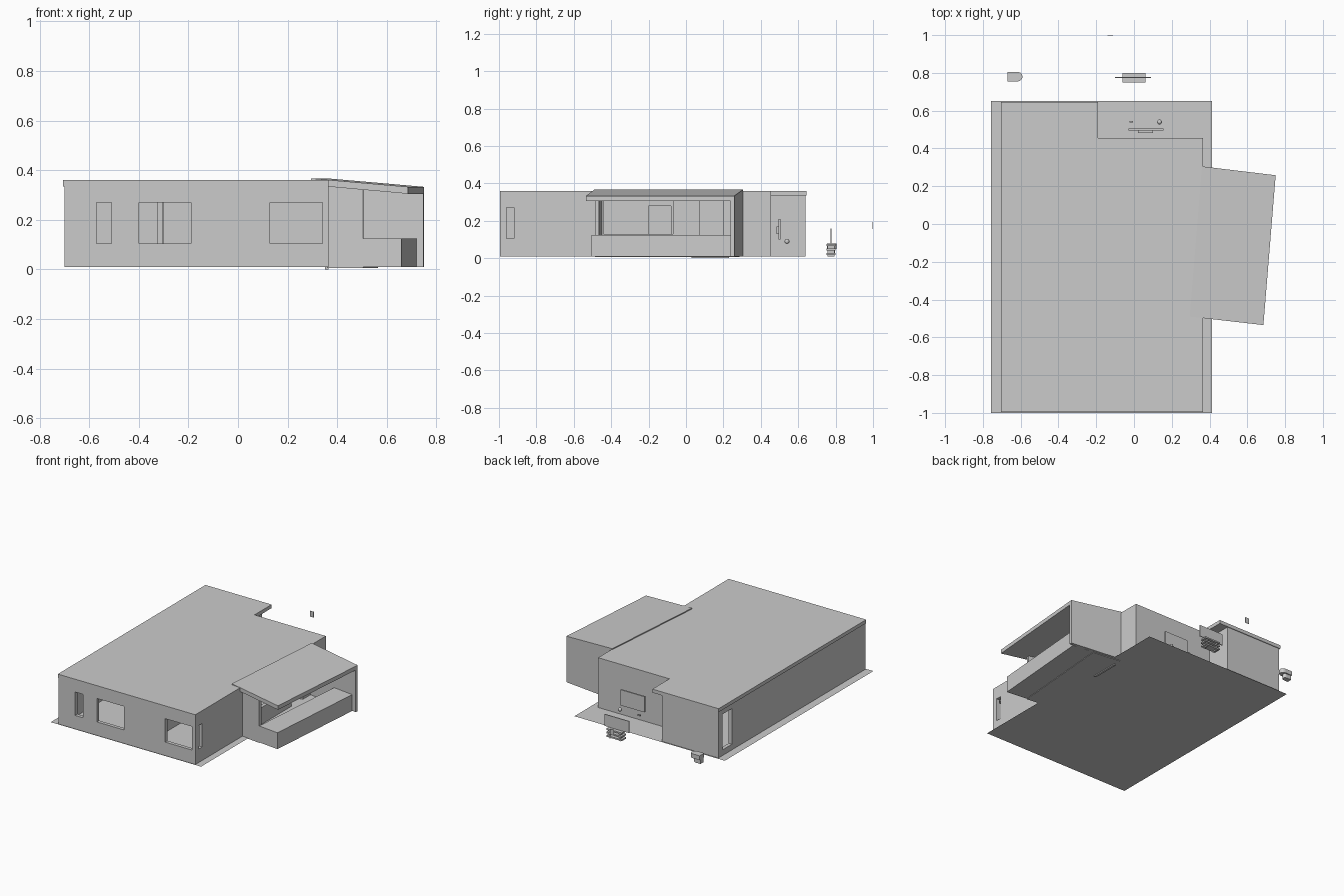
import bpy, bmesh, math
from mathutils import Vector

cube = bpy.data.objects.get("Cube")
if cube:
    bpy.data.objects.remove(cube)

grey = bpy.data.materials.new("plain_grey")
grey.use_nodes = True
COLOUR = (0.6, 0.6, 0.6, 1)
grey.diffuse_color = COLOUR
grey.node_tree.nodes["Principled BSDF"].inputs["Base Color"].default_value = COLOUR


def finish(name, bm):
    bmesh.ops.recalc_face_normals(bm, faces=bm.faces)
    mesh = bpy.data.meshes.new(name)
    bm.to_mesh(mesh)
    bm.free()
    mesh.materials.append(grey)
    obj = bpy.data.objects.new(name, mesh)
    bpy.context.collection.objects.link(obj)
    return obj


def add_prism(bm, outline, low, high):
    """Join an outline at two heights; each height is a number or one per corner."""
    n = len(outline)
    lows = low if isinstance(low, list) else [low] * n
    highs = high if isinstance(high, list) else [high] * n
    a = [bm.verts.new((x, y, z)) for (x, y), z in zip(outline, lows)]
    b = [bm.verts.new((x, y, z)) for (x, y), z in zip(outline, highs)]
    bm.faces.new(a[::-1])
    bm.faces.new(b)
    for i in range(n):
        j = (i + 1) % n
        bm.faces.new((a[i], a[j], b[j], b[i]))


def prism(name, outline, low, high):
    bm = bmesh.new()
    add_prism(bm, outline, low, high)
    return finish(name, bm)


def rect(x0, x1, y0, y1):
    return [(x0, y0), (x1, y0), (x1, y1), (x0, y1)]


def box(name, x0, x1, y0, y1, z0, z1):
    return prism(name, rect(x0, x1, y0, y1), z0, z1)


def wall(name, start, end, openings=(), top=0.335, thick=0.025):
    """Wall with its outer face on start-end, thickness to the left of travel.
    Openings are (from, to, sill, head) measured along the wall."""
    p, q = Vector(start), Vector(end)
    d = (q - p).normalized()
    side = Vector((-d.y, d.x)) * thick
    bm = bmesh.new()

    def piece(a, b, z0, z1):
        if b - a > 0.001 and z1 - z0 > 0.001:
            s, e = p + d * a, p + d * b
            add_prism(bm, [s, e, e + side, s + side], z0, z1)

    at = 0
    for a, b, sill, head in openings:
        piece(at, a, FLOOR, top)
        piece(a, b, FLOOR, sill)
        piece(a, b, head, top)
        at = b
    piece(at, (q - p).length, FLOOR, top)
    return finish(name, bm)


FLOOR, EAVE, ROOF = 0.01, 0.335, 0.36
LEFT, RIGHT, FRONT, BACK, NOTCH = 0.365, -0.70, -0.995, 0.64, 0.455

# Ground sheet
bm = bmesh.new()
bm.faces.new([bm.verts.new((x, y, FLOOR)) for x, y in rect(-0.757, 0.413, -1, 0.65)])
finish("ground_slab", bm)

# Flat roof with a cut corner
prism("main_roof", [(-0.705, FRONT), (LEFT, FRONT), (LEFT, NOTCH), (-0.19, NOTCH),
                    (-0.19, 0.645), (-0.705, 0.645)], EAVE, ROOF)

# Outer walls, travelling anticlockwise
wall("front_wall", (RIGHT, FRONT), (LEFT, FRONT),
     [(0.13, 0.19, 0.105, 0.27), (0.30, 0.51, 0.105, 0.27), (0.83, 1.04, 0.105, 0.27)])
wall("left_wall", (LEFT, FRONT), (LEFT, NOTCH),
     [(0.035, 0.075, 0.105, 0.27), (0.555, 0.925, 0.13, 0.31), (1.07, 1.195, FLOOR, 0.31)])
wall("terrace_back_wall", (LEFT, NOTCH), (-0.26, NOTCH))
wall("notch_wall", (-0.26, NOTCH - 0.025), (-0.26, BACK))
wall("rear_wall", (-0.26, BACK), (RIGHT, BACK))
wall("right_wall", (RIGHT, BACK), (RIGHT, FRONT), [(0.045, 0.15, 0.05, 0.30)])

# Room partitions
wall("cross_partition", (RIGHT, -0.5), (LEFT, -0.5), [(0.3, 0.4, FLOOR, 0.28)], thick=0.02)
wall("room_partition", (-0.305, -0.5), (-0.305, 0.43), [(0.3, 0.42, FLOOR, 0.28)], thick=0.02)
wall("front_partition", (-0.07, FRONT + 0.02), (-0.07, -0.5), thick=0.02)

# Skewed side porch
prism("porch_roof", [(0.295, -0.49), (0.685, -0.535), (0.75, 0.258), (0.36, 0.305)],
      [0.34, 0.305, 0.305, 0.34], [0.367, 0.333, 0.333, 0.367])
prism("porch_back_wall", [(0.36, 0.285), (0.748, 0.238), (0.75, 0.258), (0.36, 0.305)],
      FLOOR, [0.345, 0.315, 0.315, 0.345])
prism("porch_front_wall", [(0.36, -0.47), (0.505, -0.487), (0.507, -0.465), (0.36, -0.448)],
      FLOOR, [0.345, 0.33, 0.33, 0.345])
prism("porch_low_block", [(0.505, -0.487), (0.66, -0.505), (0.72, 0.24), (0.565, 0.26)],
      FLOOR, 0.125)
prism("porch_floor", [(0.36, -0.47), (0.505, -0.487), (0.565, 0.26), (0.36, 0.285)], 0.006, 0.012)
box("door_threshold", 0.35, 0.365, 0.03, 0.23, 0, 0.012)

# Wall screen on the terrace with two small fittings
box("terrace_screen", -0.03, 0.155, 0.495, 0.505, 0.10, 0.21)
box("screen_bracket", 0.02, 0.10, 0.483, 0.495, 0.13, 0.17)
box("small_handle", -0.025, -0.005, 0.537, 0.545, 0.085, 0.095)
bm = bmesh.new()
bmesh.ops.create_uvsphere(bm, u_segments=12, v_segments=8, radius=0.013)
knob = finish("small_knob", bm)
knob.location = (0.135, 0.54, 0.09)

# Free-standing screen on a shelved stand
box("stand_screen", -0.10, 0.09, 0.772, 0.778, 0.078, 0.16)
for i, z in enumerate((0.018, 0.042, 0.066)):
    box(f"stand_shelf_{i + 1}", -0.06, 0.06, 0.75, 0.80, z, z + 0.01)
for i, x in enumerate((-0.045, 0.035)):
    box(f"stand_leg_{i + 1}", x, x + 0.01, 0.757, 0.793, 0.01, 0.07)

# Rounded seat, narrower at the foot
bm = bmesh.new()
centre_y, radius = 0.78, 0.025
arc = [math.radians(a) for a in range(-90, 91, 30)]
outline = [(-0.67, centre_y - radius)]
outline += [(-0.615 + radius * math.cos(a), centre_y + radius * math.sin(a)) for a in arc]
outline += [(-0.67, centre_y + radius)]
add_prism(bm, outline, 0.05, 0.08)
foot = [(-0.67 + (x + 0.67) * 0.7, centre_y + (y - centre_y) * 0.7) for x, y in outline]
add_prism(bm, foot, 0.02, 0.05)
finish("rounded_seat", bm)

# Small plate standing apart
box("small_plate", -0.14, -0.11, 0.997, 1.0, 0.155, 0.195)
